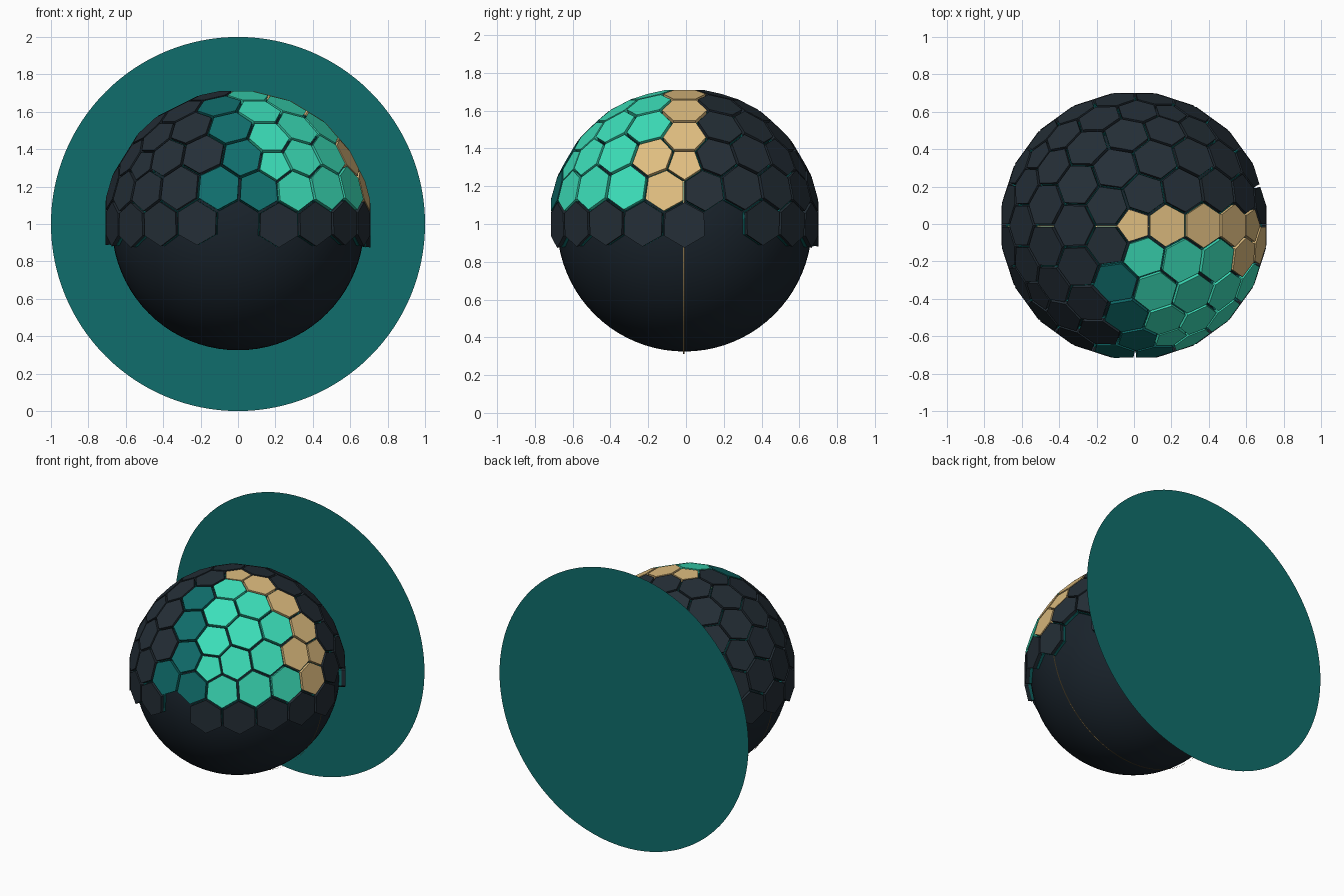
import bpy, bmesh, math
from mathutils import Vector

if "Cube" in bpy.data.objects:
    bpy.data.objects.remove(bpy.data.objects["Cube"])

CENTER = Vector((0, -0.008, 1.0))
R_CORE, R_RIM, R_PLATE = 0.675, 0.684, 0.709


def material(name, rgb):
    m = bpy.data.materials.new(name)
    m.diffuse_color = (*rgb, 1)
    m.use_nodes = True
    m.node_tree.nodes["Principled BSDF"].inputs["Base Color"].default_value = m.diffuse_color
    return m


NIGHT = material("night_core", (0.010, 0.017, 0.025))
SLATE = material("slate_plate", (0.018, 0.028, 0.038))
TEAL = material("deep_teal", (0.005, 0.155, 0.150))
MINT = material("mint", (0.045, 0.74, 0.49))
TAN = material("warm_tan", (0.74, 0.51, 0.215))


def add_object(name, bm, mats, location):
    mesh = bpy.data.meshes.new(name)
    bm.to_mesh(mesh)
    bm.free()
    for m in mats:
        mesh.materials.append(m)
    ob = bpy.data.objects.new(name, mesh)
    ob.location = location
    bpy.context.collection.objects.link(ob)
    return ob


def prism(bm, n, corners, scale, r_in, r_out):
    """Flat tile facing n, its corners pulled towards the tile middle."""
    rings = []
    for r in (r_in, r_out):
        ring = []
        for c in corners:
            p = c / c.dot(n)              # onto the tangent plane
            ring.append(bm.verts.new((n + (p - n) * scale) * r))
        rings.append(ring)
    low, top = rings
    k = len(corners)
    bm.faces.new(top)
    bm.faces.new(low[::-1])
    for i in range(k):
        j = (i + 1) % k
        bm.faces.new((low[i], low[j], top[j], top[i]))


def family(n):
    """Colour group of a tile from its direction."""
    az = math.degrees(math.atan2(n.y, n.x))
    if n.z > 0.99:
        return "tan"
    if n.z < 0.05:
        return "slate"
    if -20 < az < 1:
        return "tan"
    if -79 < az <= -20:
        return "mint"
    if -101 < az <= -79 or (n.z > 0.75 and -110 < az <= -79):
        return "teal"
    return "slate"


# Core sphere
bm = bmesh.new()
bmesh.ops.create_uvsphere(bm, u_segments=64, v_segments=40, radius=R_CORE)
for f in bm.faces:
    f.smooth = True
add_object("core_sphere", bm, [NIGHT], CENTER)

# Hexagonal and pentagonal tiles over the upper half
groups = {"slate": SLATE, "teal": TEAL, "mint": MINT, "tan": TAN}
plates = {g: bmesh.new() for g in groups}
rims = bmesh.new()
grid = bmesh.new()
bmesh.ops.create_icosphere(grid, subdivisions=3, radius=1.0)
for v in grid.verts:
    n = v.co.normalized()
    if n.z < -0.05:
        continue
    az = math.degrees(math.atan2(n.y, n.x))
    if n.z < 0.05 and min(abs(az - 18), abs(az + 90)) < 5:
        continue                          # open slots in the lowest row
    u = n.orthogonal().normalized()
    w = n.cross(u)
    corners = [f.calc_center_median().normalized() for f in v.link_faces]
    corners.sort(key=lambda c: math.atan2(c.dot(w), c.dot(u)))
    prism(plates[family(n)], n, corners, 0.93, 0.655, R_PLATE)
    prism(rims, n, corners, 0.955, 0.655, R_RIM)
grid.free()
for g, m in groups.items():
    add_object(g + "_plates", plates[g], [m], CENTER)
add_object("plate_rims", rims, [TEAL], CENTER)

# Thin band around the core
bm = bmesh.new()
N = 128
pairs = []
for i in range(N):
    a = 2 * math.pi * i / N
    x, z = 0.688 * math.cos(a), 0.688 * math.sin(a)
    pairs.append([bm.verts.new((x, y, z)) for y in (-0.008, 0.0)])
for i in range(N):
    a, b = pairs[i], pairs[(i + 1) % N]
    bm.faces.new((a[0], b[0], b[1], a[1]))
add_object("thin_band", bm, [TAN], CENTER)

# Upright backing disc
bm = bmesh.new()
bmesh.ops.create_circle(bm, cap_ends=True, segments=128, radius=1.0)
disc = add_object("backing_disc", bm, [TEAL], (0, 0.711, 1.0))
disc.rotation_euler = (math.pi / 2, 0, 0)
